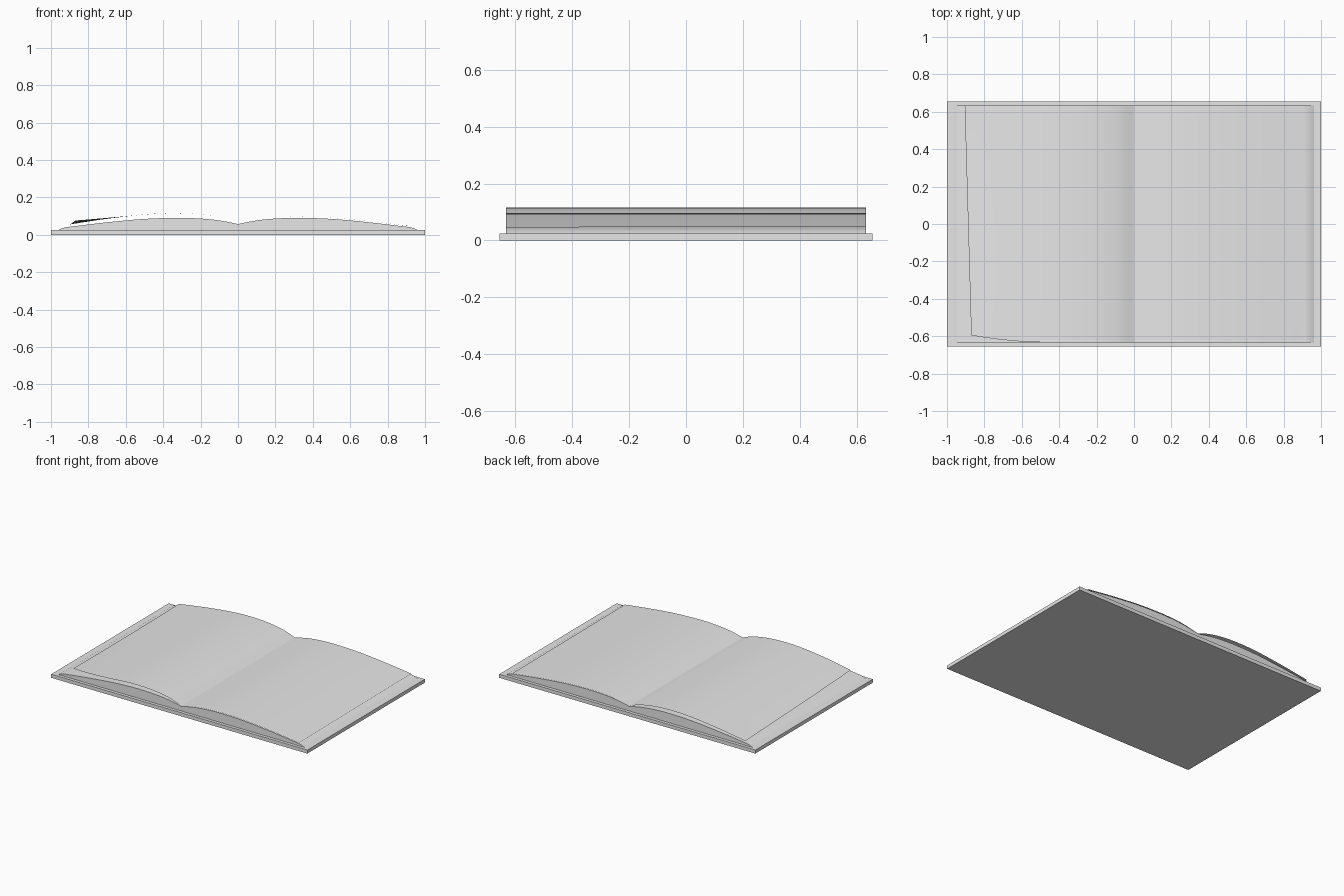
import bpy, bmesh
from mathutils import Vector

if "Cube" in bpy.data.objects:
    bpy.data.objects.remove(bpy.data.objects["Cube"])

grey = bpy.data.materials.new("light grey")
grey.diffuse_color = (0.8, 0.8, 0.8, 1)
grey.use_nodes = True
grey.node_tree.nodes["Principled BSDF"].inputs["Base Color"].default_value = grey.diffuse_color
HALF_Y = 0.633   # half length of the pages


def smooth_curve(points, steps=6):
    """Catmull-Rom curve through 2D points."""
    p = [Vector(q) for q in points]
    p = [2 * p[0] - p[1]] + p + [2 * p[-1] - p[-2]]
    out = []
    for i in range(1, len(p) - 2):
        a, b, c, d = p[i - 1:i + 3]
        for s in range(steps):
            t = s / steps
            out.append(0.5 * (2 * b + (c - a) * t + (2 * a - 5 * b + 4 * c - d) * t * t
                              + (3 * b - a - 3 * c + d) * t ** 3))
    out.append(p[-2])
    return out


def finish(name, bm, smooth=True):
    mesh = bpy.data.meshes.new(name)
    bm.to_mesh(mesh)
    bm.free()
    mesh.materials.append(grey)
    obj = bpy.data.objects.new(name, mesh)
    bpy.context.collection.objects.link(obj)
    if smooth:
        bpy.ops.object.select_all(action='DESELECT')
        obj.select_set(True)
        bpy.context.view_layer.objects.active = obj
        bpy.ops.object.shade_smooth_by_angle(angle=0.33)
    return obj


# Cover: one flat board
bm = bmesh.new()
bmesh.ops.create_cube(bm, size=1)
for v in bm.verts:
    v.co = (v.co.x * 2, v.co.y * 1.31, (v.co.z + 0.5) * 0.025)
finish("cover", bm, smooth=False)

# Page block: arched half profile, mirrored at the gutter and extruded
half = smooth_curve([(0, 0.058), (0.1, 0.077), (0.2, 0.087), (0.32, 0.091),
                     (0.5, 0.085), (0.7, 0.067), (0.92, 0.041)])
half += [Vector((0.945, 0.034)), Vector((0.962, 0.025))]
outline = [(-p.x, p.y) for p in reversed(half[1:])] + [(p.x, p.y) for p in half]
bm = bmesh.new()
face = bm.faces.new([bm.verts.new((x, -HALF_Y, z)) for x, z in outline])
ext = bmesh.ops.extrude_face_region(bm, geom=[face])
for v in ext["geom"]:
    if isinstance(v, bmesh.types.BMVert):
        v.co.y = HALF_Y
bmesh.ops.recalc_face_normals(bm, faces=bm.faces)
finish("page_block", bm)


def loose_page(name, profile, side, pull, lift, curl, rows=24):
    """Thin sheet; its front outer corner is pulled in, lifted and curled."""
    curve = smooth_curve(profile)
    width = curve[-1].x
    bm = bmesh.new()
    grid = []
    for j in range(rows + 1):
        v = j / rows                       # 0 = front, 1 = back
        row = []
        for p in curve:
            u = p.x / width
            bend = max(0, (u - 0.5) / 0.5) ** 2
            x = p.x + pull * (1 - v) * u * u
            y = HALF_Y * (2 * v - 1) + curl * bend * (1 - v)
            z = p.y + lift * bend * (1 - v) ** 1.5
            row.append(bm.verts.new((side * x, y, z)))
        grid.append(row)
    for a, b in zip(grid, grid[1:]):
        for i in range(len(a) - 1):
            quad = [a[i], a[i + 1], b[i + 1], b[i]]
            bm.faces.new(quad if side > 0 else quad[::-1])
    finish(name, bm)


# Top pages: the left one rises higher and curls at its front corner
loose_page("left_page", [(0, 0.06), (0.08, 0.088), (0.2, 0.109), (0.35, 0.116),
                         (0.5, 0.109), (0.7, 0.086), (0.905, 0.055)],
           -1, -0.035, 0.022, 0.038)
loose_page("right_page", [(0, 0.06), (0.1, 0.082), (0.2, 0.093), (0.32, 0.097),
                          (0.5, 0.091), (0.7, 0.073), (0.91, 0.048)],
           1, 0.01, -0.002, 0.0)
